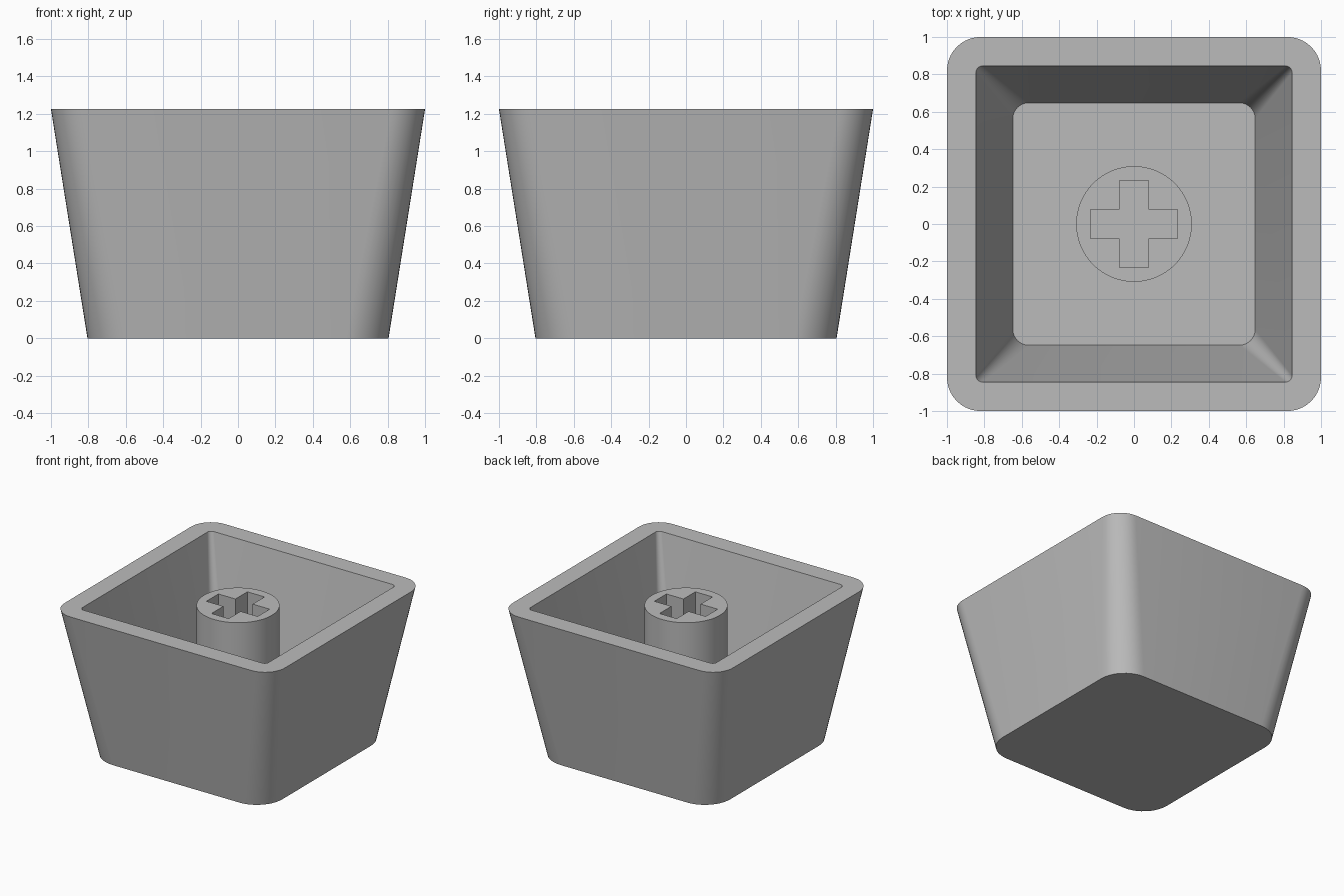
import bpy
import bmesh
import math

cube = bpy.data.objects.get("Cube")
if cube:
    bpy.data.objects.remove(cube, do_unlink=True)

HEIGHT = 1.225
FLOOR_Z = 0.16
STEM_TOP = 1.16

grey = bpy.data.materials.new("plain grey")
grey.use_nodes = True
colour = (0.5, 0.5, 0.5, 1)
grey.diffuse_color = colour
grey.node_tree.nodes["Principled BSDF"].inputs["Base Color"].default_value = colour


def rounded_square(bm, half, radius, z, steps=10):
    """Ring of vertices around a square with rounded corners."""
    ring = []
    c = half - radius
    for corner, (sx, sy) in enumerate([(1, 1), (-1, 1), (-1, -1), (1, -1)]):
        for i in range(steps + 1):
            a = math.pi / 2 * (corner + i / steps)
            ring.append(bm.verts.new((sx * c + radius * math.cos(a),
                                      sy * c + radius * math.sin(a), z)))
    return ring


def bridge(bm, lower, upper):
    n = len(lower)
    for i in range(n):
        j = (i + 1) % n
        bm.faces.new((lower[i], lower[j], upper[j], upper[i]))


def finish(bm, name):
    bmesh.ops.recalc_face_normals(bm, faces=bm.faces)
    mesh = bpy.data.meshes.new(name)
    bm.to_mesh(mesh)
    bm.free()
    obj = bpy.data.objects.new(name, mesh)
    bpy.context.collection.objects.link(obj)
    mesh.materials.append(grey)
    bpy.ops.object.select_all(action='DESELECT')
    obj.select_set(True)
    bpy.context.view_layer.objects.active = obj
    bpy.ops.object.shade_smooth_by_angle(angle=math.radians(30))
    return obj


# Hollow tapered shell: outside, rim, inside, floor
bm = bmesh.new()
rings = [rounded_square(bm, 0.805, 0.23, 0),
         rounded_square(bm, 1.0, 0.18, HEIGHT),
         rounded_square(bm, 0.845, 0.035, HEIGHT),
         rounded_square(bm, 0.648, 0.085, FLOOR_Z)]
for lower, upper in zip(rings, rings[1:]):
    bridge(bm, lower, upper)
bm.faces.new(rings[0])
bm.faces.new(rings[-1])
finish(bm, "cap_shell")

# Round stem
bm = bmesh.new()
bmesh.ops.create_cone(bm, cap_ends=True, segments=96, radius1=0.309,
                      radius2=0.309, depth=STEM_TOP - FLOOR_Z)
bmesh.ops.translate(bm, verts=bm.verts, vec=(0, 0, (STEM_TOP + FLOOR_Z) / 2))
stem = finish(bm, "stem")

# Cross-shaped socket cutter
LONG, SHORT = 0.233, 0.078
bm = bmesh.new()
outline = []
for k in range(4):
    ca, sa = round(math.cos(k * math.pi / 2)), round(math.sin(k * math.pi / 2))
    for x, y in [(LONG, -SHORT), (LONG, SHORT), (SHORT, SHORT)]:
        outline.append(bm.verts.new((x * ca - y * sa, x * sa + y * ca, FLOOR_Z + 0.01)))
base = bm.faces.new(outline)
extruded = bmesh.ops.extrude_face_region(bm, geom=[base])
bmesh.ops.translate(bm, vec=(0, 0, 1.2),
                    verts=[g for g in extruded["geom"] if isinstance(g, bmesh.types.BMVert)])
cutter = finish(bm, "socket_cutter")

# Cut the socket, then drop the cutter
cut = stem.modifiers.new("socket", 'BOOLEAN')
cut.operation = 'DIFFERENCE'
cut.solver = 'EXACT'
cut.object = cutter
bpy.ops.object.select_all(action='DESELECT')
bpy.context.view_layer.objects.active = stem
stem.select_set(True)
bpy.ops.object.modifier_apply(modifier=cut.name)
bpy.data.objects.remove(cutter, do_unlink=True)
bpy.ops.object.shade_smooth_by_angle(angle=math.radians(30))
